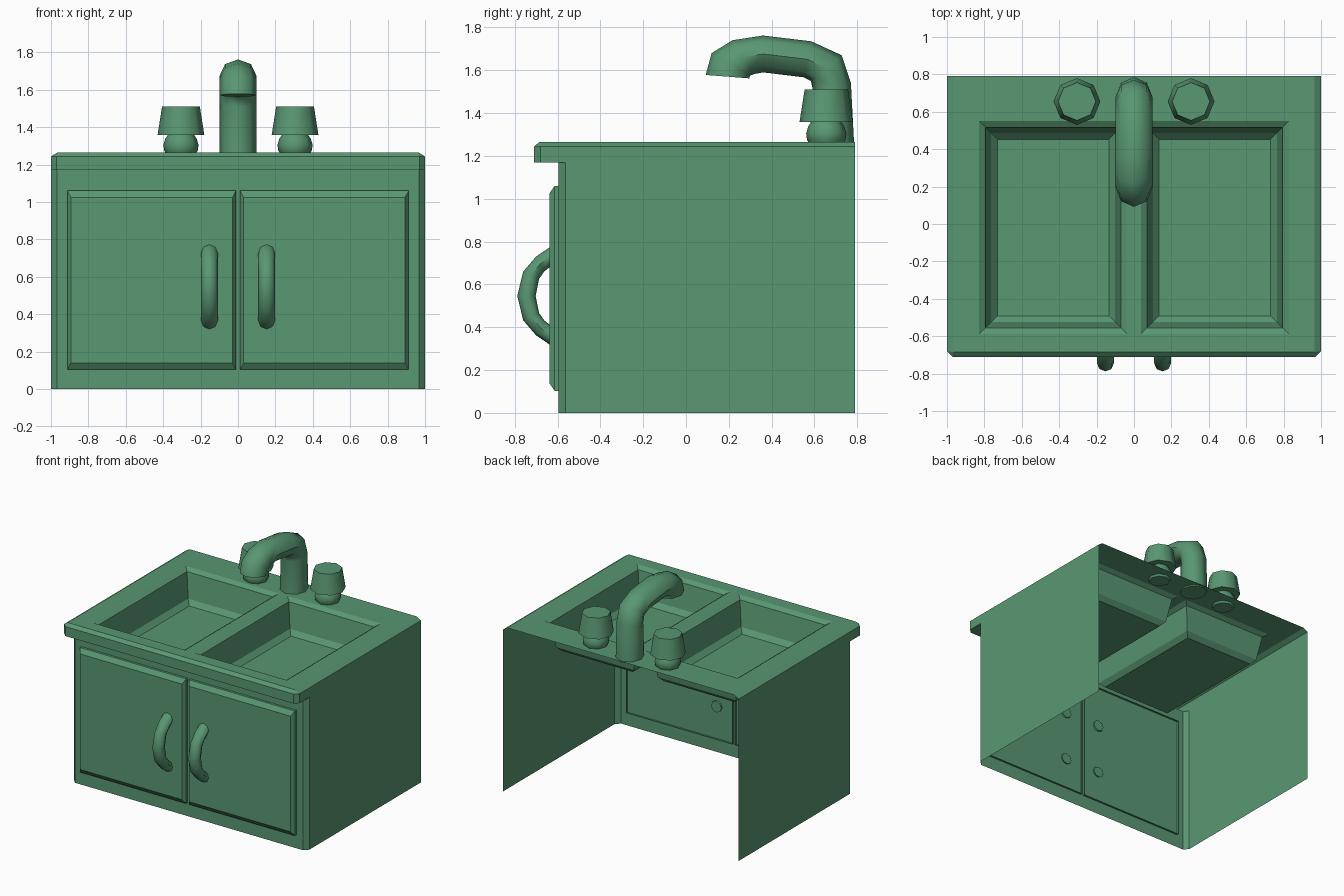
import bpy, bmesh, math

if "Cube" in bpy.data.objects:
    bpy.data.objects.remove(bpy.data.objects["Cube"])

green = bpy.data.materials.new("green")
green.diffuse_color = (0.10, 0.31, 0.17, 1)
green.use_nodes = True
green.node_tree.nodes["Principled BSDF"].inputs["Base Color"].default_value = green.diffuse_color


def finish(name, bm, smooth=None, fix=False):
    bmesh.ops.remove_doubles(bm, verts=bm.verts, dist=0.0005)
    bmesh.ops.dissolve_degenerate(bm, edges=bm.edges, dist=0.0005)
    if fix:
        bmesh.ops.recalc_face_normals(bm, faces=bm.faces)
    me = bpy.data.meshes.new(name)
    bm.to_mesh(me)
    bm.free()
    me.materials.append(green)
    ob = bpy.data.objects.new(name, me)
    bpy.context.collection.objects.link(ob)
    if smooth:
        bpy.ops.object.select_all(action='DESELECT')
        ob.select_set(True)
        bpy.context.view_layer.objects.active = ob
        bpy.ops.object.shade_smooth_by_angle(angle=math.radians(smooth))
    return ob


def loft(bm, rings, closed=True, start=False, end=False):
    """Skin a list of equal-length point rings, with optional end caps."""
    vs = [[bm.verts.new(p) for p in r] for r in rings]
    n = len(vs[0])
    for a, b in zip(vs, vs[1:]):
        for i in range(n if closed else n - 1):
            j = (i + 1) % n
            bm.faces.new((a[i], a[j], b[j], b[i]))
    if start:
        bm.faces.new(vs[0][::-1])
    if end:
        bm.faces.new(vs[-1])


def tube(name, x, pairs, width):
    """Eight-sided tube through (outer, inner) point pairs in the yz plane."""
    bm = bmesh.new()
    rings = []
    for (oy, oz), (iy, iz) in pairs:
        ring = []
        for k in range(8):
            a = math.tau * k / 8
            c = math.cos(a) / 2
            ring.append((x + width * math.sin(a),
                         (oy + iy) / 2 + c * (oy - iy),
                         (oz + iz) / 2 + c * (oz - iz)))
        rings.append(ring)
    loft(bm, rings, start=True, end=True)
    finish(name, bm, 50, True)


def turned(name, x, y, profile):
    """Eight-sided turned shape from (radius, z) points."""
    bm = bmesh.new()
    loft(bm, [[(x + r * math.cos(math.tau * k / 8), y + r * math.sin(math.tau * k / 8), z)
               for k in range(8)] for r, z in profile], start=True, end=True)
    finish(name, bm, 50, True)


def outline(front, z, c=0.033):
    """Open U outline with chamfered front corners."""
    return [(-1, 0.79, z), (-1, front + c, z), (-1 + c, front, z),
            (1 - c, front, z), (1, front + c, z), (1, 0.79, z)]


# Cabinet shell: front and sides only, open back and bottom
bm = bmesh.new()
loft(bm, [outline(-0.595, 0), outline(-0.595, 1.17)], closed=False)
finish("cabinet", bm)

# Countertop: underside of the overhang, edge, bevel
bm = bmesh.new()
X, F = 0.965, -0.685
top = [(-X, 0.79, 1.265), (-X, F, 1.265), (-X, F, 1.265),
       (X, F, 1.265), (X, F, 1.265), (X, 0.79, 1.265)]
loft(bm, [outline(-0.595, 1.17), outline(-0.71, 1.17, 0.03),
          outline(-0.71, 1.243, 0.03), top], closed=False)
# Flat top with two basin openings
xs = [-X, -0.828, -0.037, 0.037, 0.828, X]
ys = [F, -0.588, 0.55, 0.79]
for i in range(5):
    for j in range(3):
        if j == 1 and i in (1, 3):
            continue
        bm.faces.new([bm.verts.new((x, y, 1.265)) for x, y in (
            (xs[i], ys[j]), (xs[i + 1], ys[j]), (xs[i + 1], ys[j + 1]), (xs[i], ys[j + 1]))])
# Basins
for s in (-1, 1):
    rings = []
    for d, z in ((0, 1.265), (0.033, 1.243), (0.064, 1.055), (0.097, 1.02)):
        x0, x1 = sorted((s * (0.037 + d), s * (0.828 - d)))
        y0, y1 = -0.588 + d, 0.55 - d
        rings.append([(x0, y0, z), (x1, y0, z), (x1, y1, z), (x0, y1, z)])
    loft(bm, rings, end=True)
finish("countertop", bm)

for s, side in ((-1, "left"), (1, "right")):
    # Door panel with bevelled border
    bm = bmesh.new()
    rings = []
    for dx, dz, y in ((0, 0, -0.58), (0, 0, -0.613), (0.018, 0.035, -0.638)):
        x0, x1 = sorted((s * (0.011 + dx), s * (0.912 - dx)))
        z0, z1 = 0.103 + dz, 1.06 - dz
        rings.append([(x0, y, z0), (x1, y, z0), (x1, y, z1), (x0, y, z1)])
    loft(bm, rings, end=True)
    finish(side + "_door", bm)

    # Curved door handle, symmetric about its middle
    half = [((-0.585, 0.785), (-0.585, 0.70)), ((-0.638, 0.772), (-0.635, 0.682)),
            ((-0.70, 0.73), (-0.662, 0.66)), ((-0.76, 0.66), (-0.686, 0.626))]
    m = 0.546
    pairs = half + [((-0.788, m), (-0.702, m))]
    pairs += [tuple((y, 2 * m - z) for y, z in p) for p in reversed(half)]
    tube(side + "_door_handle", s * 0.153, pairs, 0.045)

    # Tap: round base and tapered knob
    turned(side + "_tap_base", s * 0.305, 0.655,
           [(0.075, 1.25), (0.09, 1.275), (0.094, 1.305), (0.084, 1.338), (0.068, 1.361)])
    turned(side + "_tap_knob", s * 0.305, 0.655, [(0.125, 1.358), (0.101, 1.51)])

# Faucet spout
tube("faucet", 0, [
    ((0.785, 1.255), (0.575, 1.255)), ((0.77, 1.54), (0.592, 1.51)),
    ((0.727, 1.67), (0.583, 1.55)), ((0.585, 1.735), (0.55, 1.567)),
    ((0.36, 1.762), (0.36, 1.59)), ((0.217, 1.74), (0.317, 1.582)),
    ((0.12, 1.68), (0.298, 1.574)), ((0.092, 1.578), (0.297, 1.562))], 0.098)
